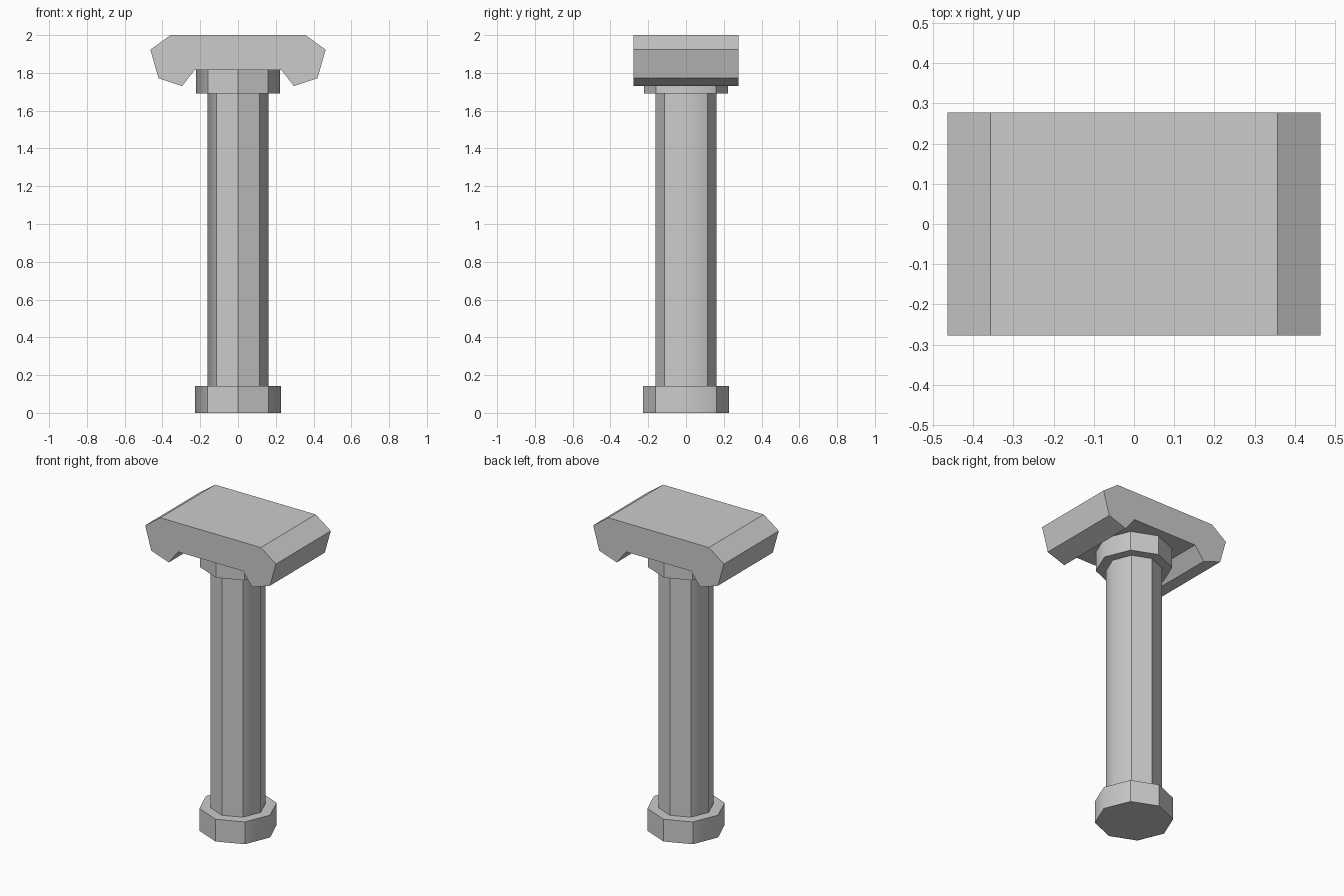
import bpy
import bmesh
import math

if "Cube" in bpy.data.objects:
    bpy.data.objects.remove(bpy.data.objects["Cube"])


def finish(bm, name):
    bmesh.ops.recalc_face_normals(bm, faces=bm.faces)
    mesh = bpy.data.meshes.new(name)
    bm.to_mesh(mesh)
    bm.free()
    obj = bpy.data.objects.new(name, mesh)
    bpy.context.collection.objects.link(obj)
    return obj


# Octagonal pillar: (radius, height) rings for foot, shaft and collar
SIDES = 8
rings = [(0.228, 0.0), (0.228, 0.143), (0.162, 0.143),
         (0.162, 1.69), (0.223, 1.69), (0.223, 1.818)]
bm = bmesh.new()
loops = []
for r, z in rings:
    loops.append([bm.verts.new((r * math.cos(math.tau * i / SIDES),
                                r * math.sin(math.tau * i / SIDES), z))
                  for i in range(SIDES)])
for low, high in zip(loops, loops[1:]):
    for i in range(SIDES):
        j = (i + 1) % SIDES
        bm.faces.new((low[i], low[j], high[j], high[i]))
bm.faces.new(loops[0][::-1])
bm.faces.new(loops[-1])

# Soft upright edges on the left and right corners, crisp edges elsewhere
for f in bm.faces:
    f.smooth = True
for e in bm.edges:
    a, b = e.verts
    upright = abs(a.co.z - b.co.z) > 0.01
    e.smooth = upright and abs(a.co.y) < 0.01
finish(bm, "pillar")

# Top slab: mirrored half profile extruded front to back
half = [(0.357, 2.0), (0.464, 1.923), (0.421, 1.772), (0.296, 1.73), (0.23, 1.815)]
profile = half + [(-x, z) for x, z in reversed(half)]
DEPTH = 0.278
bm = bmesh.new()
face = bm.faces.new([bm.verts.new((x, -DEPTH, z)) for x, z in profile])
result = bmesh.ops.extrude_face_region(bm, geom=[face], use_keep_orig=True)
moved = [g for g in result["geom"] if isinstance(g, bmesh.types.BMVert)]
bmesh.ops.translate(bm, verts=moved, vec=(0, 2 * DEPTH, 0))
finish(bm, "top_slab")
